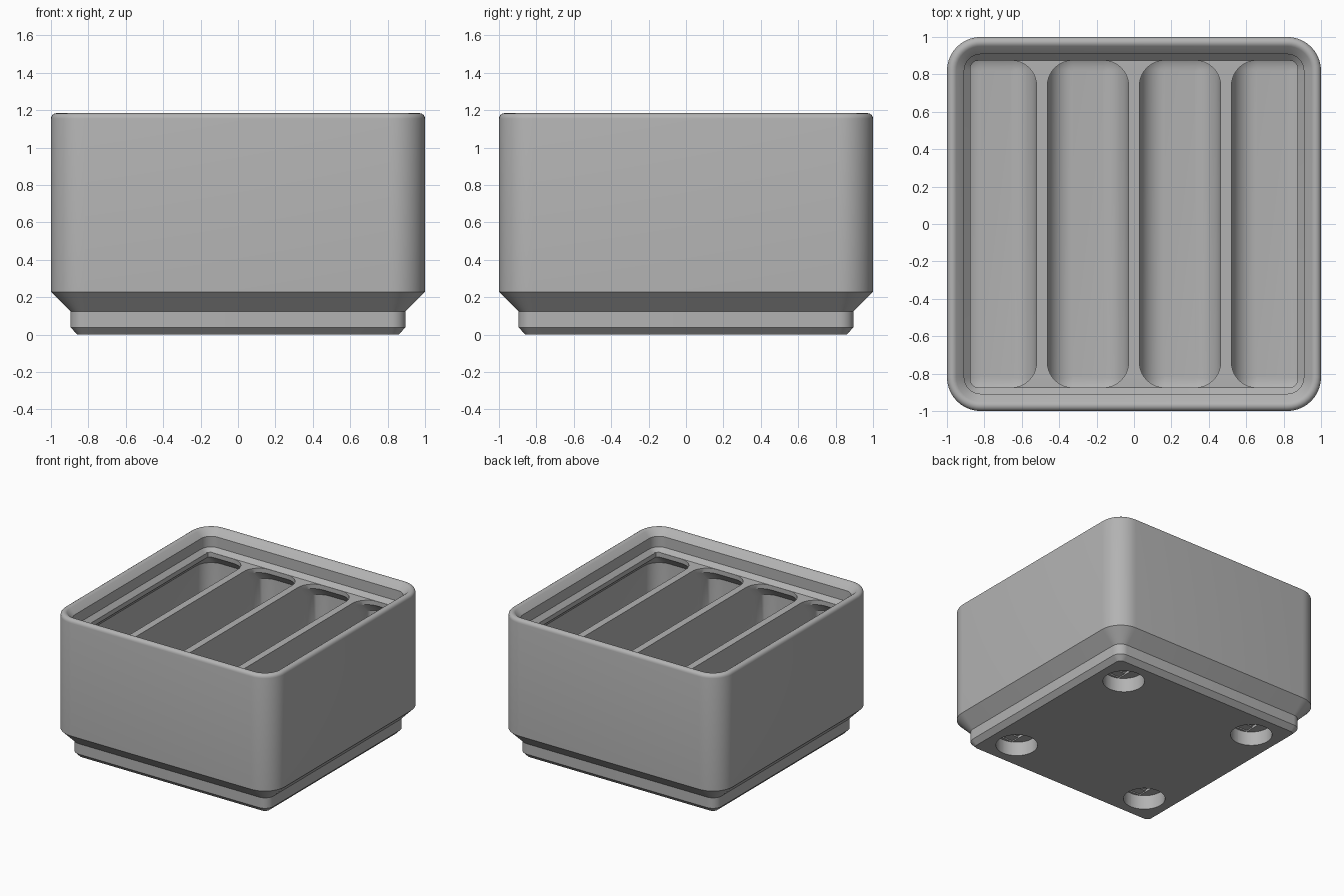
import bpy, bmesh
from math import sin, cos, pi, radians

if "Cube" in bpy.data.objects:
    bpy.data.objects.remove(bpy.data.objects["Cube"])

SEG = 10          # segments per rounded corner
WALL = 0.955      # inner face of the outer wall
LIP = 0.874       # inner edge of the stacking lip
SHELF = 1.012     # height of the divider tops

grey = bpy.data.materials.new("plain grey")
grey.use_nodes = True
grey.diffuse_color = (0.45, 0.45, 0.45, 1)
grey.node_tree.nodes["Principled BSDF"].inputs["Base Color"].default_value = grey.diffuse_color


def ring(hx, hy, r, z, cx=0, cy=0):
    """Rounded rectangle, clockwise start at the +x +y corner."""
    pts = []
    for k, (sx, sy) in enumerate(((1, 1), (-1, 1), (-1, -1), (1, -1))):
        for i in range(SEG + 1):
            a = (k + i / SEG) * pi / 2
            pts.append((cx + sx * (hx - r) + r * cos(a), cy + sy * (hy - r) + r * sin(a), z))
    return pts


def loft(name, rings):
    """Closed solid through a stack of equal-length rings."""
    bm = bmesh.new()
    loops = [[bm.verts.new(p) for p in pts] for pts in rings]
    n = len(loops[0])
    for a, b in zip(loops, loops[1:]):
        for i in range(n):
            j = (i + 1) % n
            bm.faces.new((a[i], a[j], b[j], b[i]))
    bm.faces.new(loops[0][::-1])
    bm.faces.new(loops[-1])
    bmesh.ops.recalc_face_normals(bm, faces=bm.faces)
    mesh = bpy.data.meshes.new(name)
    bm.to_mesh(mesh)
    bm.free()
    mesh.materials.append(grey)
    obj = bpy.data.objects.new(name, mesh)
    bpy.context.collection.objects.link(obj)
    return obj


def carve(target, cutter):
    """Subtract the cutter and discard it."""
    cutter.hide_render = True
    mod = target.modifiers.new("cut", "BOOLEAN")
    mod.operation = "DIFFERENCE"
    mod.solver = "EXACT"
    mod.object = cutter
    bpy.context.view_layer.objects.active = target
    bpy.ops.object.modifier_apply(modifier=mod.name)
    bpy.data.objects.remove(cutter)


# Body: stepped foot, straight wall, rounded rim, stacking lip (half width, corner radius, height)
profile = [(0.858, 0.039, 0), (0.896, 0.077, 0.039), (0.896, 0.077, 0.125), (1, 0.181, 0.229)]
rim = 0.029
for i in range(7):
    a = radians(135 * i / 6)
    w = 1 - rim + rim * cos(a)
    profile.append((w, w - 0.819, 1.155 + rim * sin(a)))
profile += [(0.908, 0.089, 1.133), (0.908, 0.089, 1.046), (0.875, 0.056, SHELF)]
bin_body = loft("bin_body", [ring(w, w, r, z) for w, r, z in profile])

# Four long compartments, filleted at the floor and undercut below the lip
divider, fillet, floor = 0.058, 0.135, 0.337
width = (2 * WALL - 3 * divider) / 4
for c in range(4):
    cx = -WALL + width / 2 + c * (width + divider)
    rings = []
    for i in range(SEG + 1):
        a = i / SEG * pi / 2
        inset = fillet * (1 - sin(a))
        rings.append(ring(width / 2 - inset, WALL - inset, max(fillet - inset, 0.004),
                          floor + fillet * (1 - cos(a)), cx))
    rings.append(ring(width / 2, WALL, fillet, 0.895, cx))
    for z in (0.975, SHELF + 0.004):
        rings.append([(max(-LIP, min(LIP, x)), y, h)
                      for x, y, h in ring(width / 2, LIP, fillet, z, cx)])
    carve(bin_body, loft("compartment_cutter", rings))

# Magnet holes under the foot, with shallow bridging steps in their ceilings
hole, depth, step = 0.157, 0.116, 0.01
for cx in (-0.627, 0.627):
    for cy in (-0.627, 0.627):
        carve(bin_body, loft("magnet_cutter", [ring(hole, hole, hole - 0.0005, z, cx, cy)
                                               for z in (-0.05, depth)]))
        carve(bin_body, loft("slot_cutter", [ring(0.072, 0.138, 0.002, z, cx, cy)
                                             for z in (depth - 0.02, depth + step)]))
        carve(bin_body, loft("square_cutter", [ring(0.072, 0.071, 0.002, z, cx, cy)
                                               for z in (depth - 0.02, depth + 2 * step)]))

bpy.ops.object.select_all(action="DESELECT")
bin_body.select_set(True)
bpy.context.view_layer.objects.active = bin_body
bpy.ops.object.shade_smooth_by_angle(angle=radians(30))
